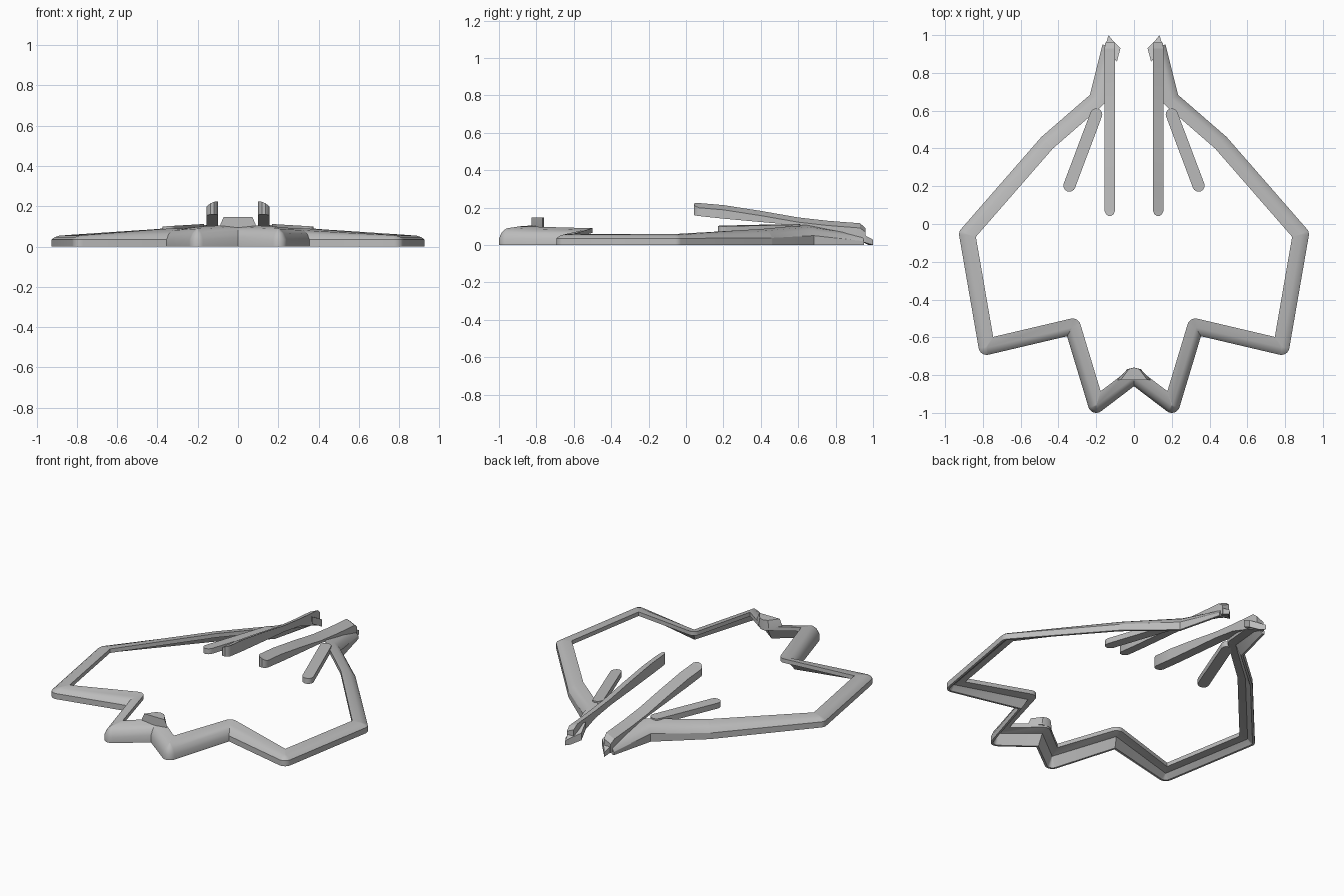
import bpy, bmesh, math
from mathutils import Vector

cube = bpy.data.objects.get("Cube")
if cube:
    bpy.data.objects.remove(cube)

grey = bpy.data.materials.new("plain grey")
grey.use_nodes = True
COLOUR = (0.5, 0.5, 0.5, 1)
grey.diffuse_color = COLOUR
grey.node_tree.nodes["Principled BSDF"].inputs["Base Color"].default_value = COLOUR


def finish(name, bm, mirrored=False):
    """Turn a bmesh into a shaded object, optionally mirrored across x."""
    bmesh.ops.remove_doubles(bm, verts=bm.verts, dist=0.0005)
    bmesh.ops.recalc_face_normals(bm, faces=bm.faces)
    mesh = bpy.data.meshes.new(name)
    bm.to_mesh(mesh)
    bm.free()
    mesh.materials.append(grey)
    obj = bpy.data.objects.new(name, mesh)
    bpy.context.collection.objects.link(obj)
    if mirrored:
        obj.modifiers.new("Mirror", 'MIRROR').use_mirror_merge = False
    bpy.ops.object.select_all(action='DESELECT')
    obj.select_set(True)
    bpy.context.view_layer.objects.active = obj
    bpy.ops.object.shade_smooth_by_angle(angle=math.radians(30))
    return obj


def loft(name, rings, mirrored=False):
    """Skin closed rings one after the other and cap both ends."""
    bm = bmesh.new()
    loops = [[bm.verts.new(p) for p in ring] for ring in rings]
    n = len(loops[0])
    for a, b in zip(loops, loops[1:]):
        for i in range(n):
            j = (i + 1) % n
            bm.faces.new((a[i], a[j], b[j], b[i]))
    bm.faces.new(loops[0])
    bm.faces.new(loops[-1])
    return finish(name, bm, mirrored)


# Hull band: a sloped strip that follows the body outline, high on its inner side
HALF = 0.043
half_path = [  # x, y, inner height, outer wall height
    (0.0, -0.805, 0.108, 0.045),
    (0.2, -0.957, 0.1, 0.035),
    (0.325, -0.543, 0.09, 0.035),
    (0.78, -0.65, 0.06, 0.035),
    (0.883, -0.055, 0.058, 0.035),
    (0.46, 0.43, 0.085, 0.038),
    (0.195, 0.66, 0.106, 0.05),
    (0.125, 0.94, 0.06, 0.02),
]
path = [(-x, y, t, o) for x, y, t, o in reversed(half_path[1:])] + half_path


def section(top, wall):
    """Offsets (outward share, height) around the strip."""
    rise = top - wall
    return [(1, 0), (1, wall), (0.65, wall + 0.5 * rise),
            (0.1, wall + 0.82 * rise), (-1, top), (-1, top - 0.025),
            (0.05, max(0.005, wall + 0.8 * rise - 0.027)), (0.7, 0)]


def outward(a, b):
    d = (Vector(b[:2]) - Vector(a[:2])).normalized()
    return Vector((d.y, -d.x))


rings = []
for i, p in enumerate(path):
    n1 = outward(path[max(i - 1, 0)], path[max(i, 1)])
    last = len(path) - 1
    n2 = outward(path[min(i, last - 1)], path[min(i + 1, last)])
    miter = (n1 + n2) / (1 + n1.dot(n2))
    turn = n1.x * n2.y - n1.y * n2.x      # above zero: outer side is convex
    end = i in (0, last)
    steps = 1 if end else 8
    for k in range(steps):
        f = k / max(steps - 1, 1)
        fan = n1.slerp(n2, f) if not end else n1
        ring = []
        for u, z in section(p[2], p[3]):
            n = fan if u * turn > 0 else miter
            ring.append((p[0] + n.x * u * HALF, p[1] + n.y * u * HALF, z))
        rings.append(ring)
loft("hull_band", rings)

# Front lip: raised block at the middle notch
lip = [(-0.09, -0.825), (0.09, -0.825), (0.035, -0.768),
       (0.0, -0.76), (-0.035, -0.768)]
loft("front_lip", [[(x * s, y, z) for x, y in lip]
                   for z, s in ((0.095, 1), (0.115, 0.95), (0.148, 0.78))])

# Long fins: upswept bars with a rounded front end and a top tilted inward
stations = [  # y, half width, bottom, top
    (0.043, 0.008, 0.160, 0.222),
    (0.052, 0.020, 0.159, 0.224),
    (0.070, 0.028, 0.157, 0.224),
    (0.2, 0.028, 0.143, 0.213),
    (0.4, 0.028, 0.125, 0.182),
    (0.6, 0.028, 0.108, 0.147),
    (0.75, 0.028, 0.085, 0.130),
    (0.85, 0.028, 0.05, 0.122),
    (0.93, 0.028, 0.02, 0.116),
    (0.96, 0.024, 0.015, 0.09),
]
FIN_X = 0.128
fin = []
for y, w, low, top in stations:
    tilt = 0.45 * w
    fin.append([(FIN_X - w, y, low), (FIN_X + w, y, low - 0.2 * tilt),
                (FIN_X + w, y, top - 2 * tilt), (FIN_X - w, y, top)])
loft("long_fin", fin, True)

# Short fins: flat round-ended bars splayed outward
a, b, r = Vector((0.2, 0.58)), Vector((0.342, 0.203)), 0.032
axis = (b - a).normalized()
side = Vector((-axis.y, axis.x))
outline = []
for centre, start in ((b, -90), (a, 90)):
    for k in range(9):
        t = math.radians(start + 180 * k / 8)
        outline.append(centre + r * (axis * math.cos(t) + side * math.sin(t)))
loft("short_fin", [[(q.x, q.y, z - 0.06 * (q.x - 0.17)) for q in outline]
                   for z in (0.078, 0.112)], True)

# Nose tips: small jagged plates that slope down at the very back
tip = [(0.072, 0.93), (0.09, 0.86), (0.155, 0.93), (0.135, 1.0), (0.115, 0.975)]
loft("nose_tip", [[(x, y, max(0.0, z - 0.55 * (y - 0.86))) for x, y in tip]
                  for z in (0.06, 0.105)], True)
